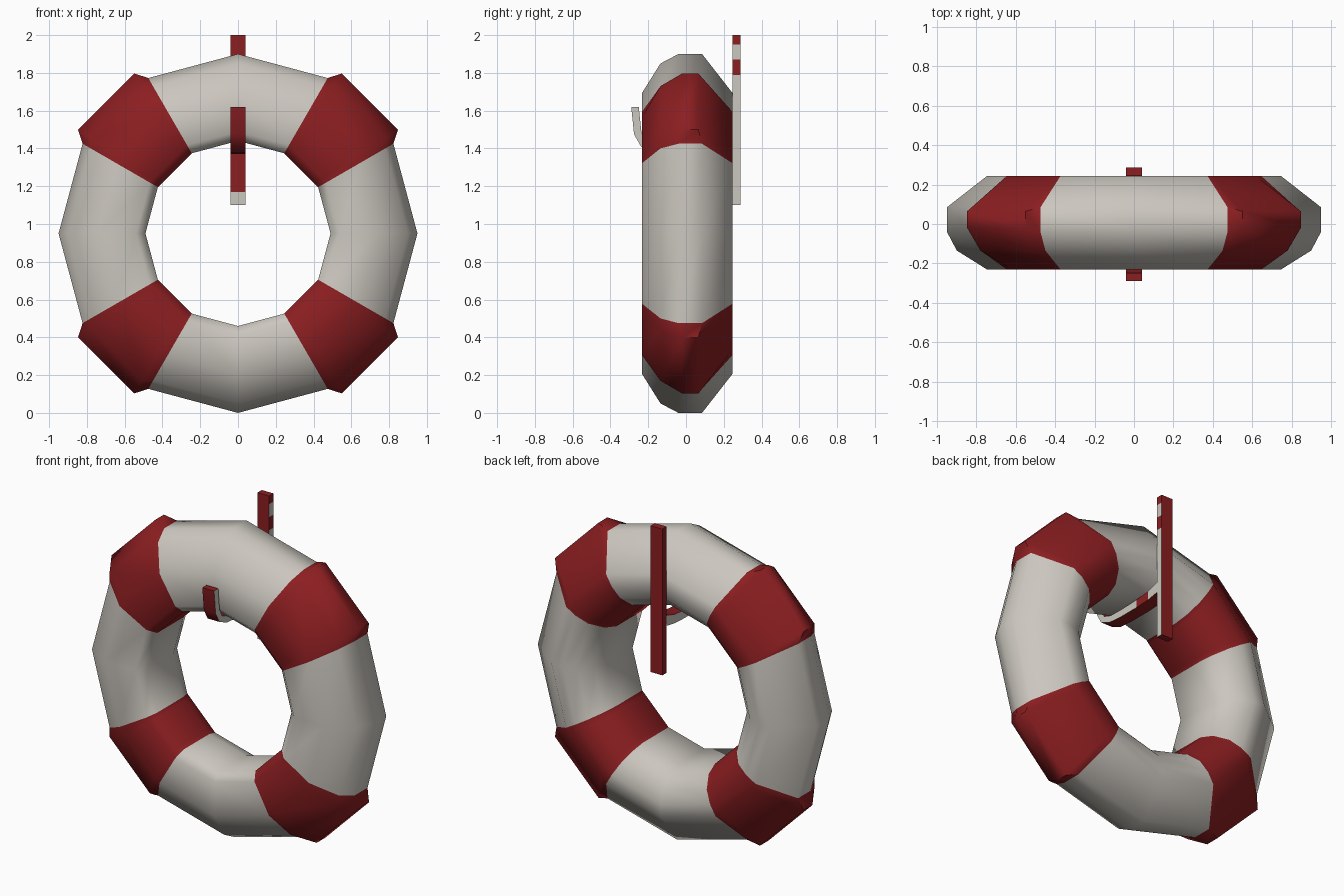
import bpy, bmesh, math

if "Cube" in bpy.data.objects:
    bpy.data.objects.remove(bpy.data.objects["Cube"])


def mat(name, rgb):
    m = bpy.data.materials.new(name)
    m.diffuse_color = (*rgb, 1)
    m.use_nodes = True
    m.node_tree.nodes["Principled BSDF"].inputs["Base Color"].default_value = m.diffuse_color
    return m


WHITE = mat("warm white", (0.60, 0.57, 0.52))
RED = mat("deep red", (0.26, 0.013, 0.015))


def finish(name, bm, smooth=None):
    bmesh.ops.recalc_face_normals(bm, faces=bm.faces)
    me = bpy.data.meshes.new(name)
    bm.to_mesh(me)
    bm.free()
    me.materials.append(WHITE)
    me.materials.append(RED)
    ob = bpy.data.objects.new(name, me)
    bpy.context.collection.objects.link(ob)
    if smooth:
        bpy.ops.object.select_all(action='DESELECT')
        ob.select_set(True)
        bpy.context.view_layer.objects.active = ob
        bpy.ops.object.shade_smooth_by_angle(angle=math.radians(smooth))
    return ob


# Ring: cross-section (radius, y) swept round twelve sides
section = [(0.95, -0.04), (0.95, 0.085), (0.745, 0.245), (0.67, 0.245), (0.59, 0.22),
           (0.52, 0.15), (0.49, 0.07), (0.49, -0.18), (0.54, -0.225),
           (0.745, -0.232), (0.90, -0.135)]
chord = math.cos(math.radians(15)) / math.cos(math.radians(12))
band = [(r * chord, y) for r, y in section]
# red bands bulge outwards on the rim
band[0], band[1], band[-1] = (1.01, -0.02), (1.01, 0.065), (0.93, -0.135)

stations = []
for quarter in range(0, 360, 90):
    stations += [(quarter, section, False), (quarter + 30, section, True),
                 (quarter + 33, band, True), (quarter + 57, band, True),
                 (quarter + 60, section, False)]
bm = bmesh.new()
loops = []
for deg, prof, _ in stations:
    a = math.radians(deg)
    loops.append([bm.verts.new((r * math.cos(a), y, 0.95 + r * math.sin(a))) for r, y in prof])
n = len(section)
for i, (_, _, red) in enumerate(stations):
    A, B = loops[i], loops[(i + 1) % len(loops)]
    for j in range(n):
        k = (j + 1) % n
        f = bm.faces.new((A[j], A[k], B[k], B[j]))
        f.material_index = int(red)
finish("ring", bm, 60)

# Back post: box with cuts along its height for the painted stripes
W = 0.04
bm = bmesh.new()
levels = [1.10, 1.17, 1.79, 1.87, 1.95, 2.0]
rings = [[bm.verts.new(p) for p in ((-W, 0.246, z), (W, 0.246, z), (W, 0.288, z), (-W, 0.288, z))]
         for z in levels]
bm.faces.new(rings[0]).material_index = 1
bm.faces.new(rings[-1]).material_index = 1
for i in range(len(levels) - 1):
    for j in range(4):
        k = (j + 1) % 4
        f = bm.faces.new((rings[i][j], rings[i][k], rings[i + 1][k], rings[i + 1][j]))
        if j == 0:      # front
            f.material_index = int(i > 0)
        elif j == 1:    # right side, striped
            f.material_index = int(i in (2, 4))
        else:
            f.material_index = 1
finish("back_post", bm)

# Hook: strip passing under the ring and turning up in front,
# given as (inner y, z) and (outer y, z) pairs
path = [((0.25, 1.455), (0.25, 1.39)), ((0.17, 1.43), (0.17, 1.375)),
        ((0.07, 1.42), (0.07, 1.37)), ((-0.06, 1.415), (-0.06, 1.37)),
        ((-0.155, 1.417), (-0.165, 1.378)), ((-0.212, 1.437), (-0.238, 1.41)),
        ((-0.236, 1.485), (-0.275, 1.475)), ((-0.25, 1.62), (-0.29, 1.62))]
bm = bmesh.new()
rings = []
for a, b in path:
    rings.append([bm.verts.new(v) for v in ((-W, *a), (W, *a), (W, *b), (-W, *b))])
for i in range(len(path) - 1):
    for j in range(4):
        k = (j + 1) % 4
        f = bm.faces.new((rings[i][j], rings[i][k], rings[i + 1][k], rings[i + 1][j]))
        # red broad faces, white sides with a red patch near the post
        f.material_index = int(j in (0, 2) or (j == 1 and i == 1))
bm.faces.new(rings[0]).material_index = 1
bm.faces.new(rings[-1]).material_index = 1
finish("hook", bm, 40)
